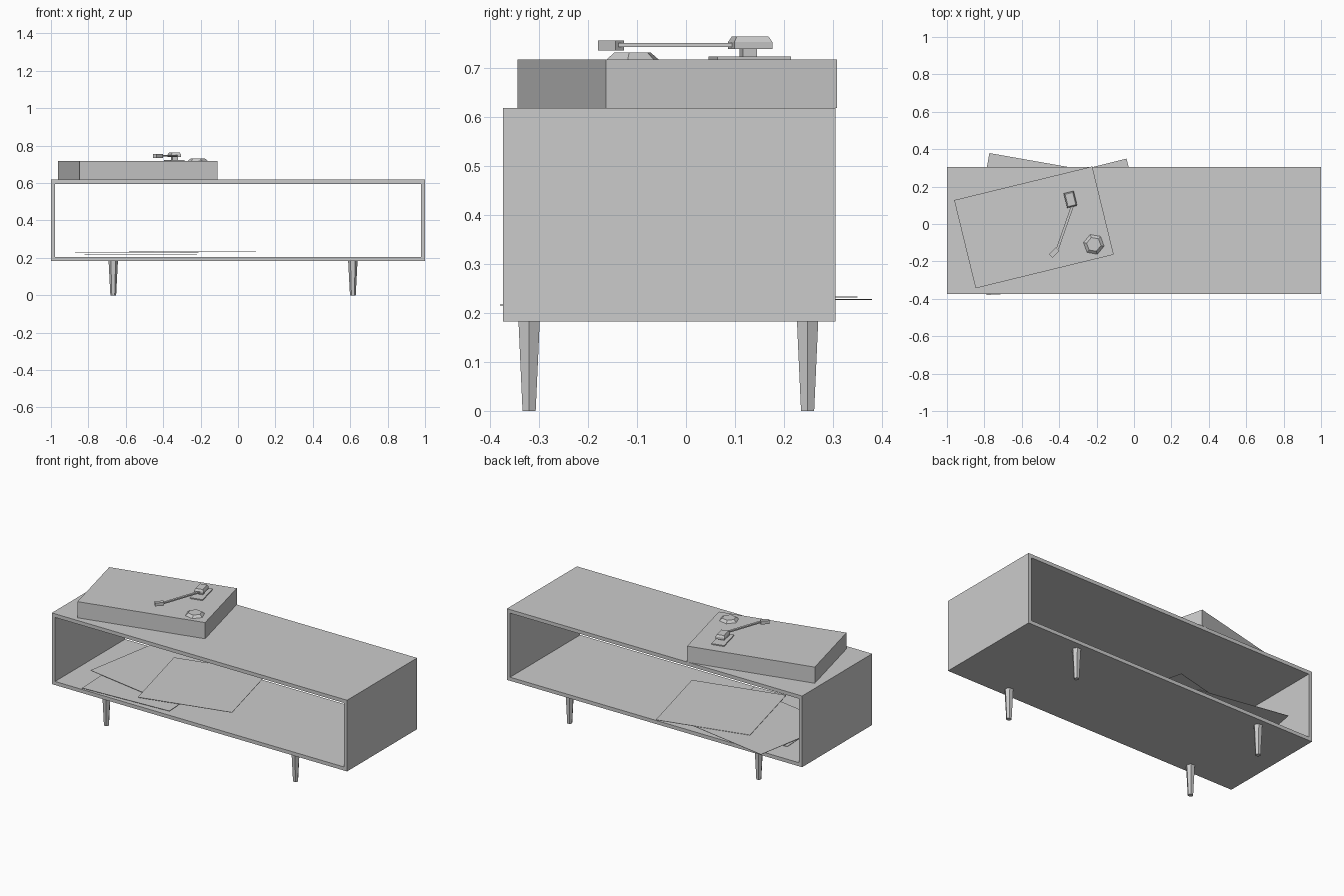
import bpy, bmesh
from math import radians
from mathutils import Matrix, Vector

if "Cube" in bpy.data.objects:
    bpy.data.objects.remove(bpy.data.objects["Cube"])


def finish(name, bm):
    bmesh.ops.recalc_face_normals(bm, faces=bm.faces)
    mesh = bpy.data.meshes.new(name)
    bm.to_mesh(mesh)
    bm.free()
    obj = bpy.data.objects.new(name, mesh)
    bpy.context.collection.objects.link(obj)
    return obj


def box(name, x, y, z0, z1, w, d, angle=0, top=0):
    """Box between z0 and z1; 'top' is the height of an inset sloping cap."""
    bm = bmesh.new()
    bmesh.ops.create_cube(bm, size=1, matrix=Matrix.Diagonal((w, d, z1 - z0 - top, 1)))
    if top:
        face = max(bm.faces, key=lambda f: f.calc_center_median().z)
        bmesh.ops.inset_individual(bm, faces=[face], thickness=0.009)
        bmesh.ops.translate(bm, verts=face.verts, vec=(0, 0, top))
    obj = finish(name, bm)
    obj.location = (x, y, (z0 + z1 - top) / 2)
    obj.rotation_euler.z = radians(angle)
    return obj


def hexagon(name, x, y, z0, z1, r0, r1, angle=0):
    """Six-sided tapered post with a corner pointing along +x."""
    bm = bmesh.new()
    bmesh.ops.create_cone(bm, cap_ends=True, segments=6, radius1=r0, radius2=r1,
                          depth=z1 - z0)
    # move a corner onto the x axis so the angle is measured from there
    v = bm.verts[:][0].co
    turn = Vector((1, 0)).angle_signed(Vector((v.x, v.y)))
    bmesh.ops.rotate(bm, verts=bm.verts, matrix=Matrix.Rotation(turn, 3, 'Z'))
    obj = finish(name, bm)
    obj.location = (x, y, (z0 + z1) / 2)
    obj.rotation_euler.z = radians(angle)
    return obj


# Cabinet: rectangular tube open at front and back
FRONT, BACK, LOW, HIGH, T = -0.373, 0.305, 0.182, 0.618, 0.022
bm = bmesh.new()
loops = []
for y in (FRONT, BACK):
    for t in (0, T):
        loops.append([bm.verts.new((sx * (1 - t), y, z)) for sx, z in
                      ((-1, LOW + t), (1, LOW + t), (1, HIGH - t), (-1, HIGH - t))])
fo, fi, bo, bi = loops
for a, b in ((fo, fi), (fi, bi), (bi, bo), (bo, fo)):
    for i in range(4):
        j = (i + 1) % 4
        bm.faces.new((a[i], a[j], b[j], b[i]))
finish("cabinet", bm)

# Tapered legs
for side, x in (("left", -0.667), ("right", 0.614)):
    for end, y in (("front", -0.32), ("back", 0.248)):
        hexagon(f"{end}_{side}_leg", x, y, 0, LOW, 0.0155, 0.025)

# Record player body, turned on the cabinet top
ROT = 13.7
DECK = 0.717
box("player_body", -0.535, -0.018, HIGH, DECK, 0.76, 0.485, ROT)

# Tonearm: base plate, post, capped pivot, arm and cartridge
box("arm_plate", -0.34, 0.13, DECK, 0.723, 0.076, 0.154, ROT)
box("arm_post", -0.34, 0.127, 0.723, 0.738, 0.03, 0.03, ROT)
box("arm_pivot", -0.34, 0.131, 0.738, 0.763, 0.055, 0.08, ROT, top=0.011)
p, q = Vector((-0.328, 0.1)), Vector((-0.41, -0.135))
mid, along = (p + q) / 2, q - p
box("tone_arm", mid.x, mid.y, 0.742, 0.750, along.length, 0.014,
    57.3 * Vector((1, 0)).angle_signed(along) * -1)
box("cartridge", -0.427, -0.153, 0.735, 0.755, 0.05, 0.025, 45)

# Control knob
hexagon("knob", -0.215, -0.109, DECK, 0.731, 0.056, 0.039, -10)

# Record sleeves lying loosely on the shelf
for name, x, y, z, size, angle in (
        ("lower_sleeve", -0.52, -0.08, 0.216, 0.57, 3),
        ("middle_sleeve", -0.542, 0.049, 0.227, 0.57, -10),
        ("upper_sleeve", -0.244, 0.01, 0.232, 0.56, 14)):
    box(name, x, y, z - 0.001, z + 0.001, size, size, angle)
